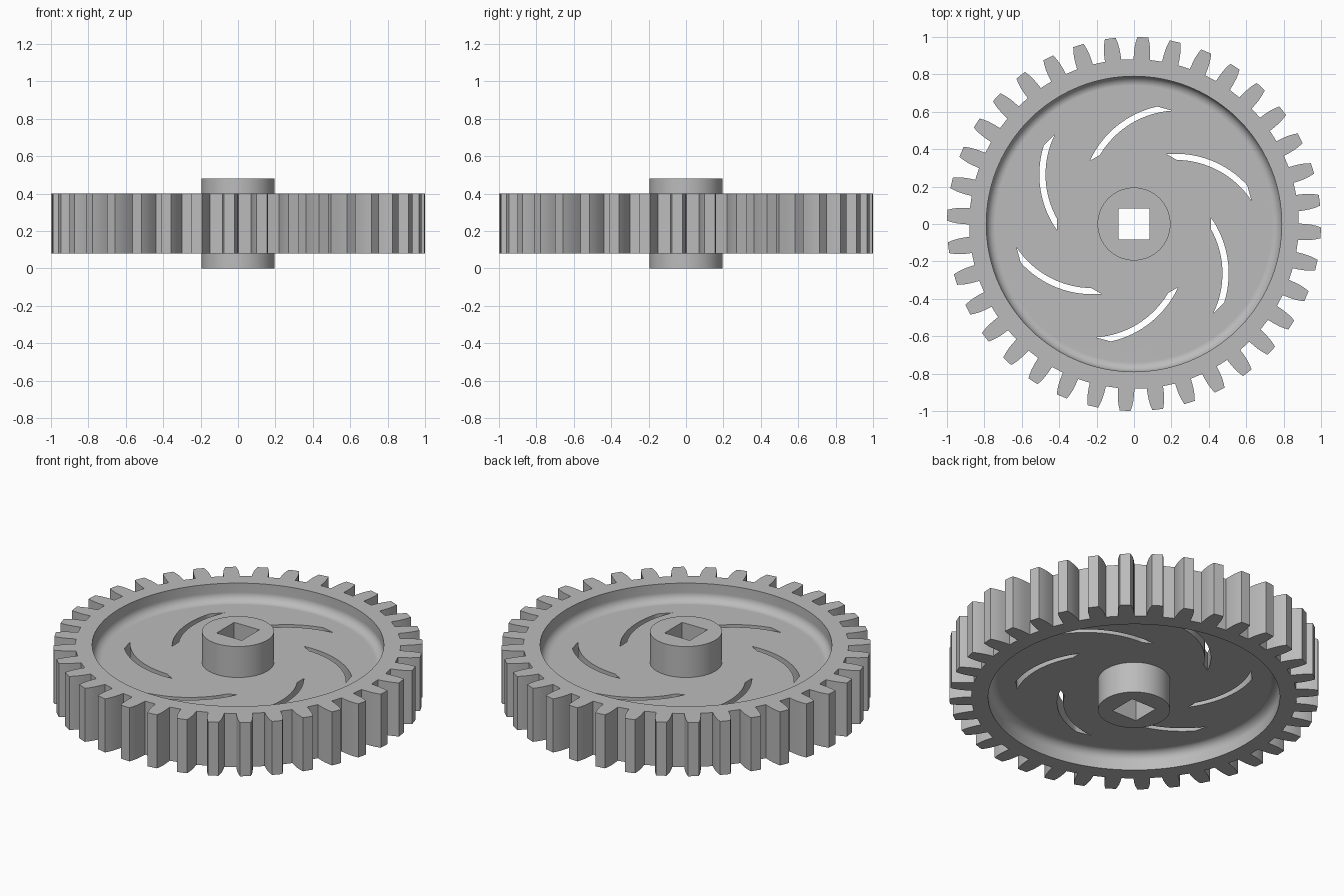
import bpy
import bmesh
from math import sin, cos, acos, atan2, hypot, pi, radians

# Remove the default cube only
cube = bpy.data.objects.get("Cube")
if cube:
    bpy.data.objects.remove(cube, do_unlink=True)

TEETH = 36
RIM_LOW, RIM_HIGH, HUB_TOP = 0.08, 0.40, 0.48
WEB_LOW, WEB_HIGH = 0.185, 0.295
RECESS_R, FILLET = 0.79, 0.05
HUB_R, BORE = 0.195, 0.083

grey = bpy.data.materials.new("grey plastic")
grey.use_nodes = True
colour = (0.5, 0.5, 0.5, 1)
grey.diffuse_color = colour
grey.node_tree.nodes["Principled BSDF"].inputs["Base Color"].default_value = colour


def loft(name, loops):
    """Closed solid through a list of equal-sized point loops."""
    bm = bmesh.new()
    rings = [[bm.verts.new(p) for p in loop] for loop in loops]
    n = len(rings[0])
    for a, b in zip(rings, rings[1:]):
        for i in range(n):
            j = (i + 1) % n
            bm.faces.new((a[i], a[j], b[j], b[i]))
    bm.faces.new(rings[0])
    bm.faces.new(rings[-1])
    bmesh.ops.recalc_face_normals(bm, faces=bm.faces)
    mesh = bpy.data.meshes.new(name)
    bm.to_mesh(mesh)
    bm.free()
    mesh.materials.append(grey)
    obj = bpy.data.objects.new(name, mesh)
    bpy.context.collection.objects.link(obj)
    return obj


def prism(name, outline, low, high):
    return loft(name, [[(x, y, z) for x, y in outline] for z in (low, high)])


def circle(r, n=96):
    return [(r * cos(2 * pi * i / n), r * sin(2 * pi * i / n)) for i in range(n)]


def cut(obj, cutters):
    """Subtract the cutters, bake the result and remove them."""
    for c in cutters:
        c.hide_render = True
        mod = obj.modifiers.new("cut", 'BOOLEAN')
        mod.operation = 'DIFFERENCE'
        mod.solver = 'EXACT'
        mod.object = c
    bpy.context.view_layer.update()
    graph = bpy.context.evaluated_depsgraph_get()
    baked = bpy.data.meshes.new_from_object(obj.evaluated_get(graph))
    obj.modifiers.clear()
    obj.data = baked
    for c in cutters:
        bpy.data.objects.remove(c, do_unlink=True)


def smooth(obj):
    bpy.ops.object.select_all(action='DESELECT')
    obj.select_set(True)
    bpy.context.view_layer.objects.active = obj
    bpy.ops.object.shade_smooth_by_angle(angle=radians(30))
    obj.modifiers.new("even shading", 'WEIGHTED_NORMAL').keep_sharp = True


# Toothed outline: flank as (radius, half width)
flank = [(0.881, 0.044), (0.915, 0.0435), (0.947, 0.041), (0.975, 0.036), (1.0, 0.029)]
outline = []
for k in range(TEETH):
    mid = 2 * pi * k / TEETH + radians(7.3)
    sides = [(r, mid - w / r) for r, w in flank]
    sides += [(r, mid + w / r) for r, w in reversed(flank)]
    outline += [(r * cos(a), r * sin(a)) for r, a in sides]
wheel = prism("gear_wheel", outline, RIM_LOW, RIM_HIGH)


# Round recess with a filleted floor, on either face
def recess(name, floor, direction):
    arc = [pi / 2 * i / 8 for i in range(9)]
    profile = [(RECESS_R - FILLET * (1 - sin(a)), FILLET * (1 - cos(a))) for a in arc]
    profile.append((RECESS_R, 0.3))
    return loft(name, [[(x, y, floor + direction * h) for x, y in circle(r)]
                       for r, h in profile])


# Curved slot: arc band trimmed by two circles around the axis
def slot(index):
    cx, cy = 0.235, 0.122
    d, phi = hypot(cx, cy), atan2(cy, cx)
    turn = index * pi / 3

    def edge(radius):
        near, far = [phi + acos((t * t - d * d - radius * radius) / (2 * radius * d))
                     for t in (0.412, 0.64)]
        angles = [near + (far - near) * i / 16 for i in range(17)]
        return [(cx + radius * cos(a), cy + radius * sin(a)) for a in angles]

    band = edge(0.518) + edge(0.485)[::-1]
    turned = [(x * cos(turn) - y * sin(turn), x * sin(turn) + y * cos(turn))
              for x, y in band]
    return prism("slot_cutter", turned, 0, HUB_TOP)


cutters = [recess("upper_recess", WEB_HIGH, 1), recess("lower_recess", WEB_LOW, -1)]
cutters.append(prism("hub_seat", circle(0.15, 48), -0.1, 0.6))
cutters += [slot(i) for i in range(6)]
cut(wheel, cutters)
smooth(wheel)

# Hub with a square bore
hub = prism("hub", circle(HUB_R, 64), 0, HUB_TOP)
square = [(BORE * sx, BORE * sy) for sx, sy in ((-1, -1), (1, -1), (1, 1), (-1, 1))]
cut(hub, [prism("bore_cutter", square, -0.1, 0.6)])
smooth(hub)
